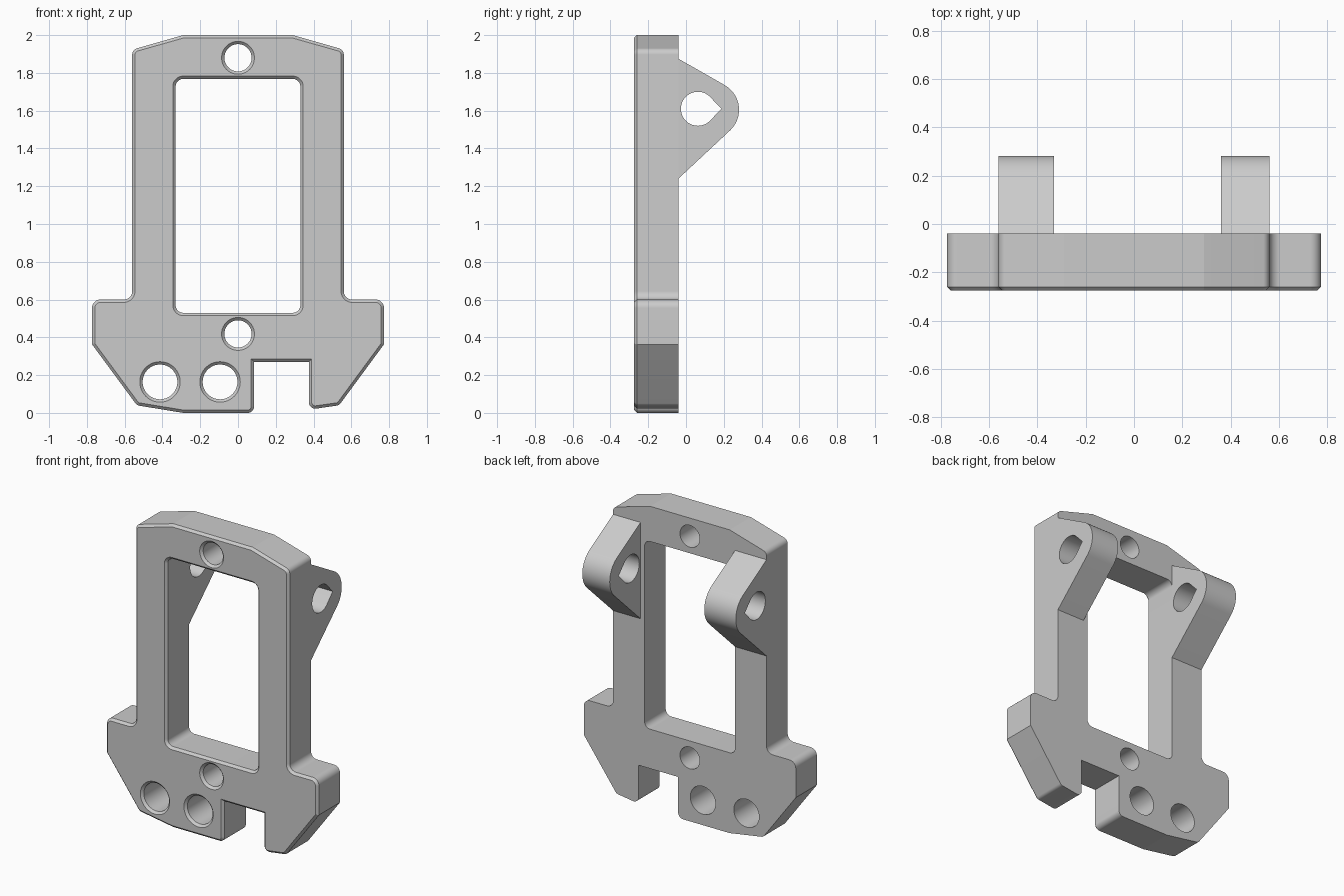
import bpy
import bmesh
import math
from mathutils import Vector

if "Cube" in bpy.data.objects:
    bpy.data.objects.remove(bpy.data.objects["Cube"], do_unlink=True)

grey = bpy.data.materials.new("plain grey")
grey.use_nodes = True
COLOUR = (0.6, 0.6, 0.6, 1)
grey.diffuse_color = COLOUR
grey.node_tree.nodes["Principled BSDF"].inputs["Base Color"].default_value = COLOUR


def arc(a, b, radius, first=0, last=360, count=64):
    """Points on a circle, from the first angle to the last one inclusive."""
    return [Vector((a + radius * math.cos(t), b + radius * math.sin(t)))
            for t in (math.radians(first + (last - first) * k / count) for k in range(count + 1))]


def rounded(corners):
    """Closed outline from (a, b, radius) corners, radius 0 stays sharp."""
    points = []
    for i, (a, b, radius) in enumerate(corners):
        p = Vector((a, b))
        if not radius:
            points.append(p)
            continue
        u = (Vector(corners[i - 1][:2]) - p).normalized()
        v = (Vector(corners[(i + 1) % len(corners)][:2]) - p).normalized()
        half = math.acos(u.dot(v)) / 2
        centre = p + (u + v).normalized() * radius / math.sin(half)
        start = p + u * radius / math.tan(half) - centre
        first = math.degrees(math.atan2(start.y, start.x))
        turn = 180 - 2 * math.degrees(half)
        if u.x * v.y - u.y * v.x > 0:
            turn = -turn
        points += arc(centre.x, centre.y, radius, first, first + turn, math.ceil(abs(turn) / 6))
    return points


def area(loop):
    return sum(p.x * q.y - p.y * q.x for p, q in zip(loop, loop[1:] + loop[:1]))


def inset(loop, distance):
    """Move every edge to its left by the distance, with mitred corners."""
    result = []
    for i, p in enumerate(loop):
        d1 = (p - loop[i - 1]).normalized()
        d2 = (loop[(i + 1) % len(loop)] - p).normalized()
        n1, n2 = Vector((-d1.y, d1.x)), Vector((-d2.y, d2.x))
        result.append(p + (n1 + n2) * distance / (1 + n1.dot(n2)))
    return result


def solid(name, outer, holes, rings, place):
    """Loft the outline and its holes through (depth, inset) rings, then cap both ends."""
    bm = bmesh.new()
    caps = [[], []]
    for k, loop in enumerate([outer] + holes):
        if (area(loop) > 0) != (k == 0):
            loop = loop[::-1]
        levels = [[bm.verts.new(place(p.x, p.y, depth)) for p in inset(loop, offset)]
                  for depth, offset in rings]
        n = len(loop)
        for low, high in zip(levels, levels[1:]):
            for i in range(n):
                j = (i + 1) % n
                bm.faces.new((low[i], low[j], high[j], high[i]))
        for cap, level in zip(caps, (levels[0], levels[-1])):
            cap += [bm.edges.get((level[i], level[(i + 1) % n])) for i in range(n)]
    for cap in caps:
        bmesh.ops.triangle_fill(bm, use_beauty=True, use_dissolve=False, edges=cap)
    bmesh.ops.recalc_face_normals(bm, faces=bm.faces)
    mesh = bpy.data.meshes.new(name)
    bm.to_mesh(mesh)
    bm.free()
    mesh.materials.append(grey)
    obj = bpy.data.objects.new(name, mesh)
    bpy.context.collection.objects.link(obj)
    bpy.ops.object.select_all(action="DESELECT")
    obj.select_set(True)
    bpy.context.view_layer.objects.active = obj
    bpy.ops.object.shade_smooth_by_angle(angle=math.radians(7))


# Frame plate: one side from the top down to the lower corner, then mirrored
side = [(0.29, 2, 0), (0.56, 1.923, 0.035), (0.56, 0.6, 0.045),
        (0.773, 0.6, 0.045), (0.773, 0.363, 0), (0.535, 0.04, 0.03)]
notch = [(0.375, 0.017, 0.035), (0.375, 0.27, 0), (0.085, 0.27, 0), (0.085, 0, 0.035)]
other_side = [(-a, b, r) for a, b, r in reversed(side)]
outline = rounded((side + notch + [(-0.29, 0, 0)] + other_side)[::-1])

# Window and bolt holes
window = rounded([(-0.33, 0.53, 0.04), (0.33, 0.53, 0.04),
                  (0.33, 1.768, 0.04), (-0.33, 1.768, 0.04)])
bolt_holes = [arc(a, b, r)[:-1] for a, b, r in (
    (0, 1.88, 0.072), (0, 0.418, 0.072), (-0.413, 0.164, 0.092), (-0.095, 0.164, 0.092))]

# The front edges are chamfered all round
solid("frame_plate", outline, [window] + bolt_holes,
      [(-0.04, 0), (-0.26, 0), (-0.275, 0.015)], lambda a, b, d: (a, d, b))

# Hinge lugs on the back, each with a teardrop pin hole
lug = rounded([(-0.04, 1.875, 0), (-0.04, 1.24, 0), (0.382, 1.634, 0.15)])
pin_hole = arc(0.063, 1.61, 0.09, 45, 315, 48) + [Vector((0.187, 1.61))]
for name, start, end in (("right_lug", -0.56, -0.33), ("left_lug", 0.36, 0.56)):
    solid(name, lug, [pin_hole], [(start, 0), (end, 0)], lambda a, b, d: (d, a, b))
